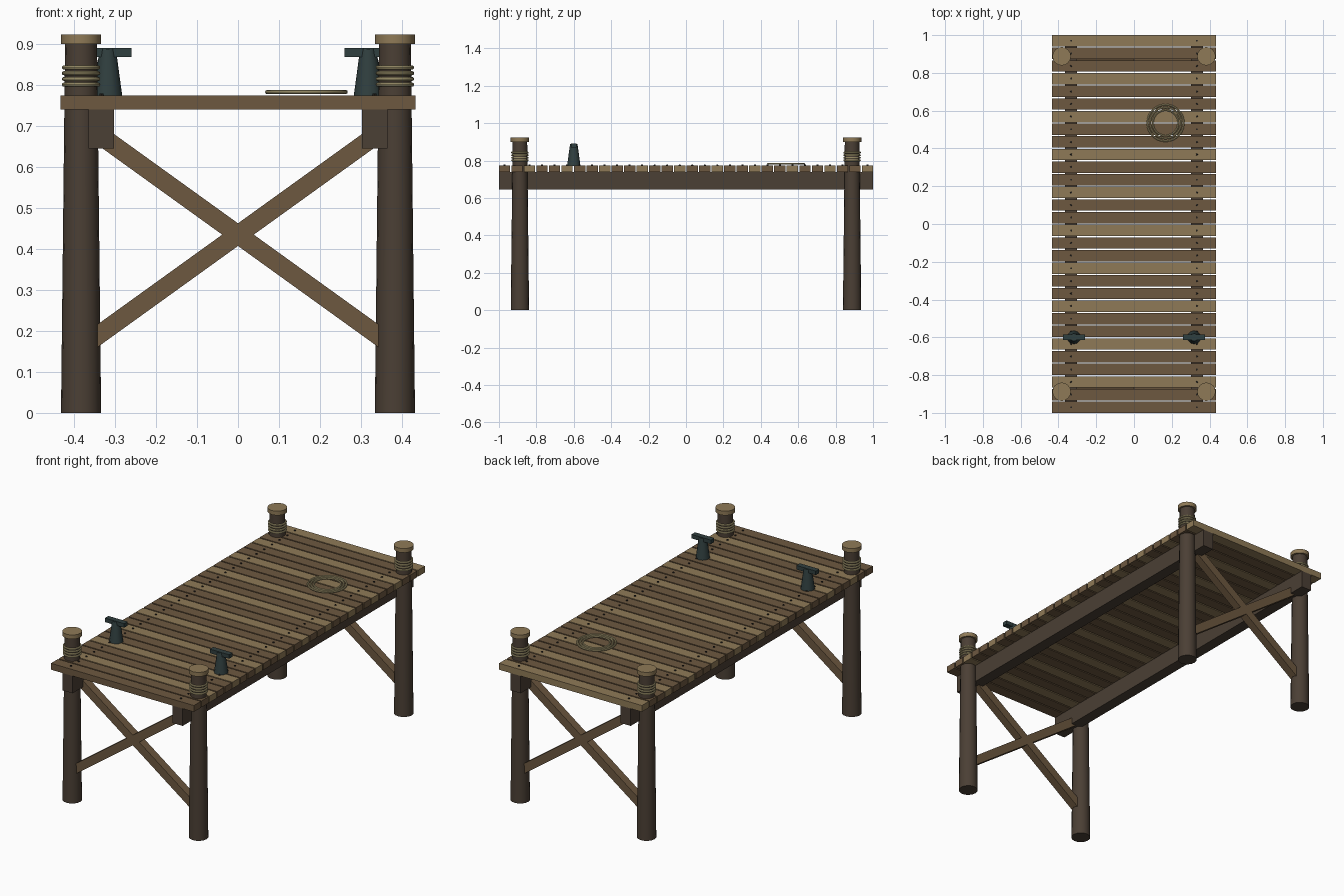
import bpy, math

if "Cube" in bpy.data.objects:
    bpy.data.objects.remove(bpy.data.objects["Cube"])

def mat(name, r, g, b):
    m = bpy.data.materials.new(name)
    m.diffuse_color = (r, g, b, 1)
    m.use_nodes = True
    m.node_tree.nodes["Principled BSDF"].inputs["Base Color"].default_value = m.diffuse_color
    return m

LIGHT = mat("light_wood", .275, .195, .095)
MID = mat("brown_wood", .153, .098, .051)
DARK = mat("dark_wood", .07, .05, .035)
ROPE = mat("rope", .46, .39, .2)
IRON = mat("iron", .03, .05, .05)
NAIL = mat("nail", .02, .018, .015)

def finish(name, m, smooth=False):
    o = bpy.context.object
    o.name = name
    o.data.materials.append(m)
    if smooth:
        bpy.ops.object.shade_smooth_by_angle(angle=math.radians(40))
    return o

def box(name, loc, size, m, rot_y=0):
    bpy.ops.mesh.primitive_cube_add(size=1, location=loc, rotation=(0, rot_y, 0))
    bpy.context.object.scale = size
    return finish(name, m)

def cone(name, x, y, z0, z1, r0, r1, m, sides=16):
    bpy.ops.mesh.primitive_cone_add(vertices=sides, radius1=r0, radius2=r1, depth=z1 - z0,
                                    location=(x, y, (z0 + z1) / 2))
    return finish(name, m, sides > 8)

def ring(name, x, y, z, major, minor):
    bpy.ops.mesh.primitive_torus_add(major_radius=major, minor_radius=minor, major_segments=28,
                                     minor_segments=8, location=(x, y, z))
    return finish(name, ROPE, True)

# Deck planks with a nail over each stringer
N, W = 30, .06
for i in range(N):
    y = -1 + W / 2 + i * (2 - W) / (N - 1)
    box("deck_plank", (0, y, .7575), (.866, W, .035), LIGHT if i % 3 == 2 else MID)
    for sx in (-1, 1):
        cone("nail", sx * .333, y, .77, .779, .006, .005, NAIL, 8)

for sx in (-1, 1):
    # Long stringers under the deck
    box("stringer", (sx * .334, 0, .6925), (.062, 2, .095), DARK)

    # Piles with caps and rope wraps
    for sy in (-1, 1):
        x, y = sx * .383, sy * .888
        cone("pile", x, y, 0, .905, .049, .039, DARK)
        cone("pile_cap", x, y, .9, .923, .049, .049, LIGHT)
        for k in range(4):
            ring("rope_wrap", x, y, .801 + k * .014, .042, .005)

        # Cross braces between the piles
        box("cross_brace", (0, y, .435), (.94, .045, .045), MID, sx * math.atan(.72))

    # Mooring cleats
    cone("cleat_post", sx * .318, -.6, .77, .888, .036, .02, IRON, 12)
    box("cleat_bar", (sx * .318, -.6, .88), (.117, .03, .022), IRON)

# Coiled rope on the deck
for r in (.068, .082, .096):
    ring("rope_coil", .167, .535, .783, r, .005)
